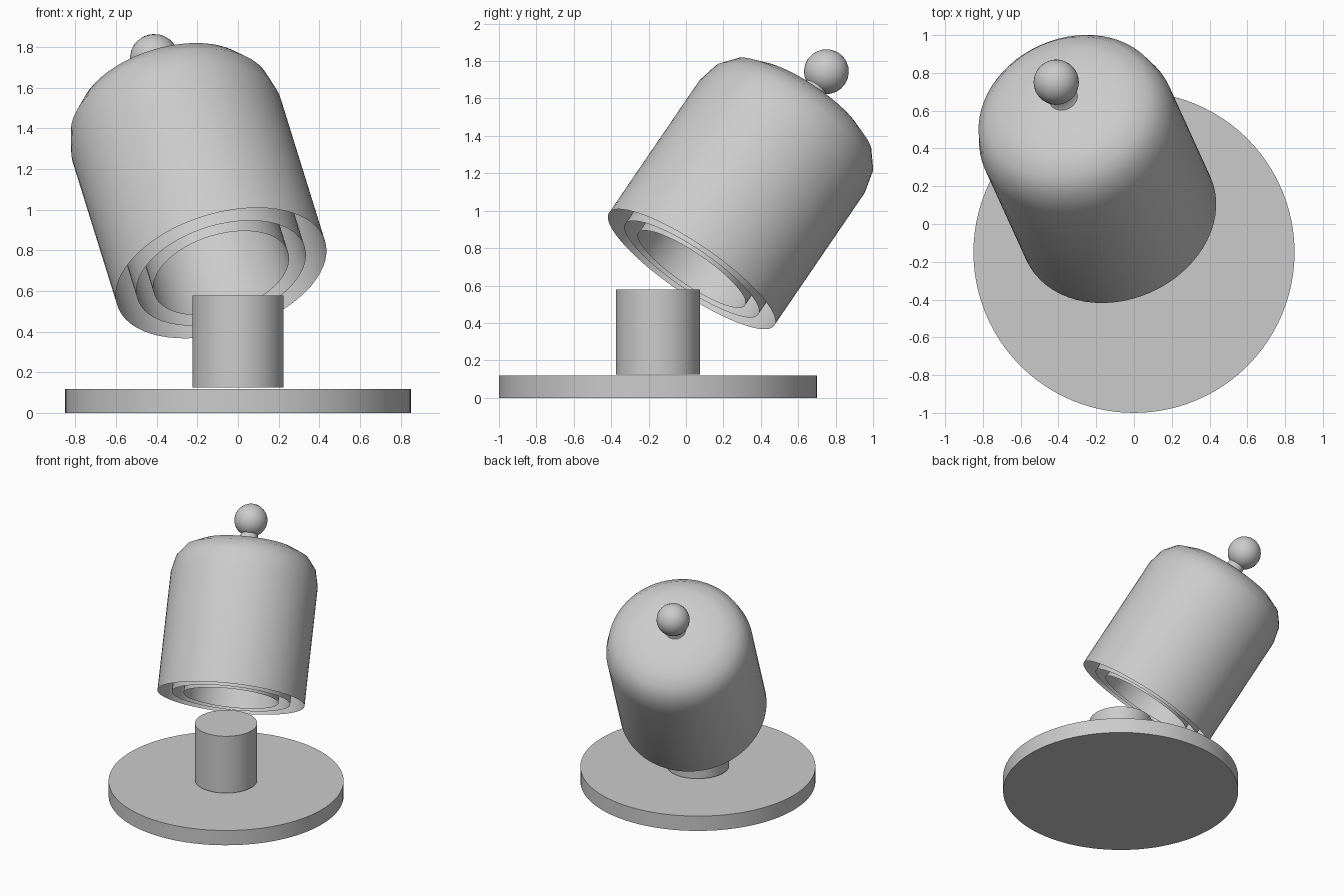
import bpy, bmesh, math
from mathutils import Vector, Matrix

if "Cube" in bpy.data.objects:
    bpy.data.objects.remove(bpy.data.objects["Cube"])

# Tilt of the lifted bell: rim centre and axis direction
RIM = Vector((-0.083, 0.03, 0.6875))
AXIS = Vector((-0.249, 0.546, 0.80)).normalized()
TILT = Matrix.Translation(RIM) @ AXIS.to_track_quat('Z', 'Y').to_matrix().to_4x4()


def lathe(name, profile, matrix, segs=64):
    """Spin a (radius, height) profile around the local z axis."""
    bm = bmesh.new()
    vs = [bm.verts.new((r, 0, z)) for r, z in profile]
    edges = [bm.edges.new(p) for p in zip(vs, vs[1:])]
    bmesh.ops.spin(bm, geom=vs + edges, cent=(0, 0, 0), axis=(0, 0, 1),
                   angle=math.tau, steps=segs, use_merge=False)
    bmesh.ops.remove_doubles(bm, verts=bm.verts, dist=1e-4)
    bmesh.ops.recalc_face_normals(bm, faces=bm.faces)
    # make open shells point away from the axis
    side = max(bm.faces, key=lambda f: f.calc_area())
    c = side.calc_center_median()
    if side.normal.dot(Vector((c.x, c.y, c.z * 0.1))) < 0 and abs(side.normal.z) < 0.9:
        bmesh.ops.reverse_faces(bm, faces=bm.faces)
    me = bpy.data.meshes.new(name)
    bm.to_mesh(me)
    bm.free()
    ob = bpy.data.objects.new(name, me)
    bpy.context.collection.objects.link(ob)
    ob.matrix_world = matrix
    bpy.ops.object.select_all(action='DESELECT')
    ob.select_set(True)
    bpy.context.view_layer.objects.active = ob
    bpy.ops.object.shade_smooth_by_angle(angle=math.radians(40))
    return ob


# Base plate and pedestal
stand = Matrix.Translation((0, -0.15, 0))
for name, r, z0, z1 in (("base_plate", 0.85, 0, 0.118), ("pedestal", 0.225, 0.125, 0.578)):
    lathe(name, [(0, z0), (r, z0), (r, z1), (0, z1)], stand, 96)

# Three nested open shells, each a smaller copy of the outer bell
bell = [(0.535, 0), (0.535, 0.88), (0.507, 1.0), (0.442, 1.083),
        (0.335, 1.132), (0.2, 1.158), (0, 1.17)]
for name, s in (("outer_bell", 1), ("middle_bell", 0.805), ("inner_bell", 0.645)):
    lathe(name, [(r * s, z * s) for r, z in bell], TILT)

# Knob on a short flared neck
lathe("knob_neck", [(0.085, 1.155), (0.065, 1.18), (0.06, 1.23)], TILT, 32)
ball = [(0.12 * math.sin(math.pi * i / 12), 1.32 - 0.12 * math.cos(math.pi * i / 12))
        for i in range(13)]
lathe("knob", ball, TILT, 32)
